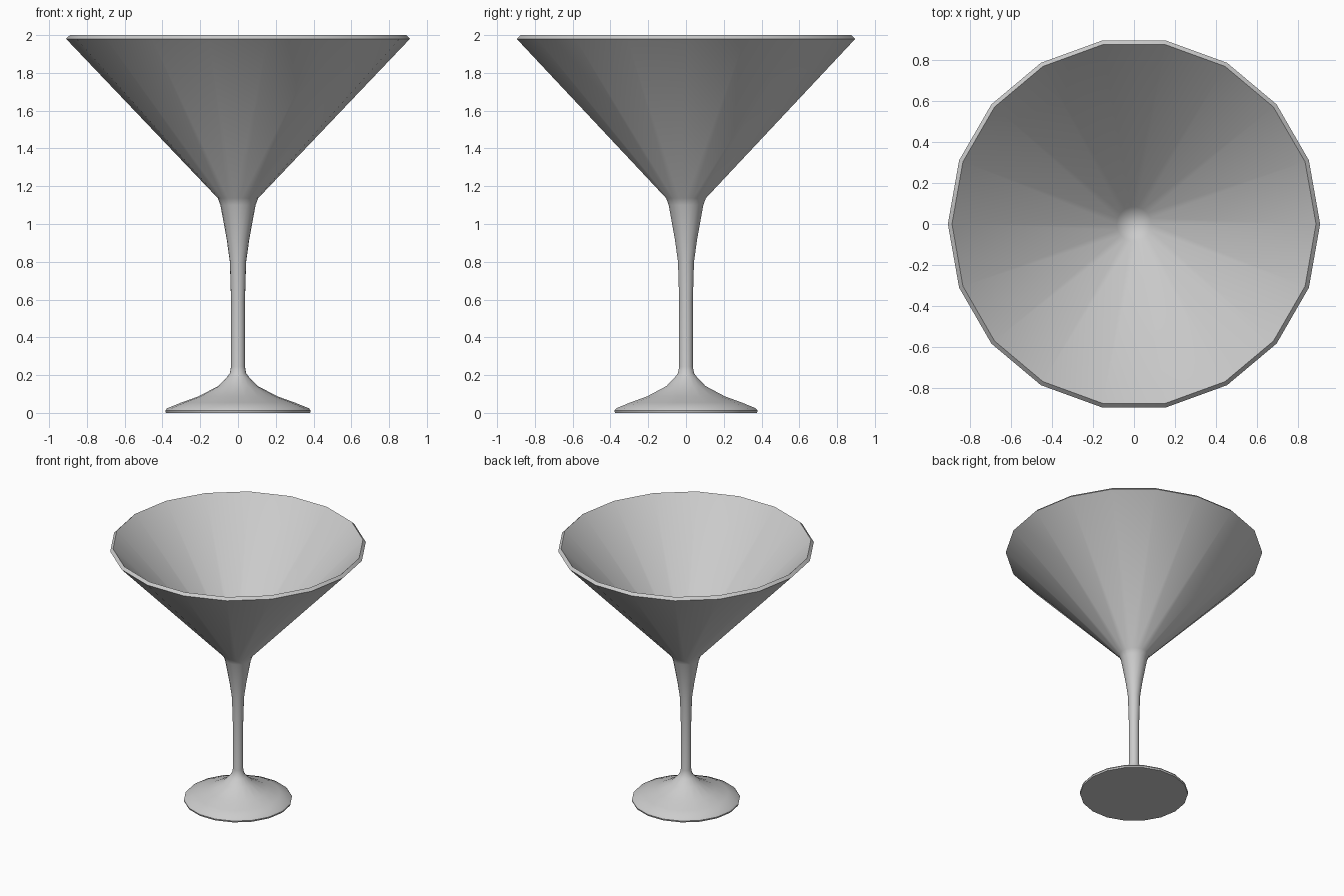
import bpy
import math

if "Cube" in bpy.data.objects:
    bpy.data.objects.remove(bpy.data.objects["Cube"], do_unlink=True)

SIDES = 18

# One flat colour for the whole glass
grey = bpy.data.materials.new("light_grey")
grey.use_nodes = True
colour = (0.6, 0.6, 0.6, 1)
grey.diffuse_color = colour
grey.node_tree.nodes["Principled BSDF"].inputs["Base Color"].default_value = colour


def lathe(name, profile):
    """Spin a (radius, height) profile about z; a zero radius makes a pole."""
    verts, faces, rings = [], [], []
    for r, z in profile:
        count = SIDES if r > 0 else 1
        rings.append(range(len(verts), len(verts) + count))
        for i in range(count):
            a = 2 * math.pi * i / SIDES
            verts.append((r * math.cos(a), r * math.sin(a), z))
    for low, high in zip(rings, rings[1:]):
        for i in range(SIDES):
            j = (i + 1) % SIDES
            if len(low) == 1:
                faces.append((low[0], high[j], high[i]))
            elif len(high) == 1:
                faces.append((low[i], low[j], high[0]))
            else:
                faces.append((low[i], low[j], high[j], high[i]))
    mesh = bpy.data.meshes.new(name)
    mesh.from_pydata(verts, [], faces)
    mesh.materials.append(grey)
    obj = bpy.data.objects.new(name, mesh)
    bpy.context.collection.objects.link(obj)
    bpy.ops.object.select_all(action='DESELECT')
    obj.select_set(True)
    bpy.context.view_layer.objects.active = obj
    bpy.ops.object.shade_smooth_by_angle(angle=math.radians(35))
    return obj


# Foot disc, flared foot, stem, bowl, bevelled rim and hollow inside
foot = [(0, 0), (0.382, 0), (0.385, 0.012), (0.376, 0.024), (0.3, 0.055),
        (0.21, 0.087), (0.105, 0.142), (0.06, 0.188), (0.043, 0.21)]
stem = [(0.037, 0.245), (0.037, 0.6), (0.043, 0.8), (0.06, 0.92), (0.093, 1.1)]
bowl = [(0.107, 1.137), (0.91, 1.98)]
inside = [(0.89, 2.0), (0.085, 1.155), (0.05, 1.13), (0, 1.12)]
lathe("cocktail_glass", foot + stem + bowl + inside)
